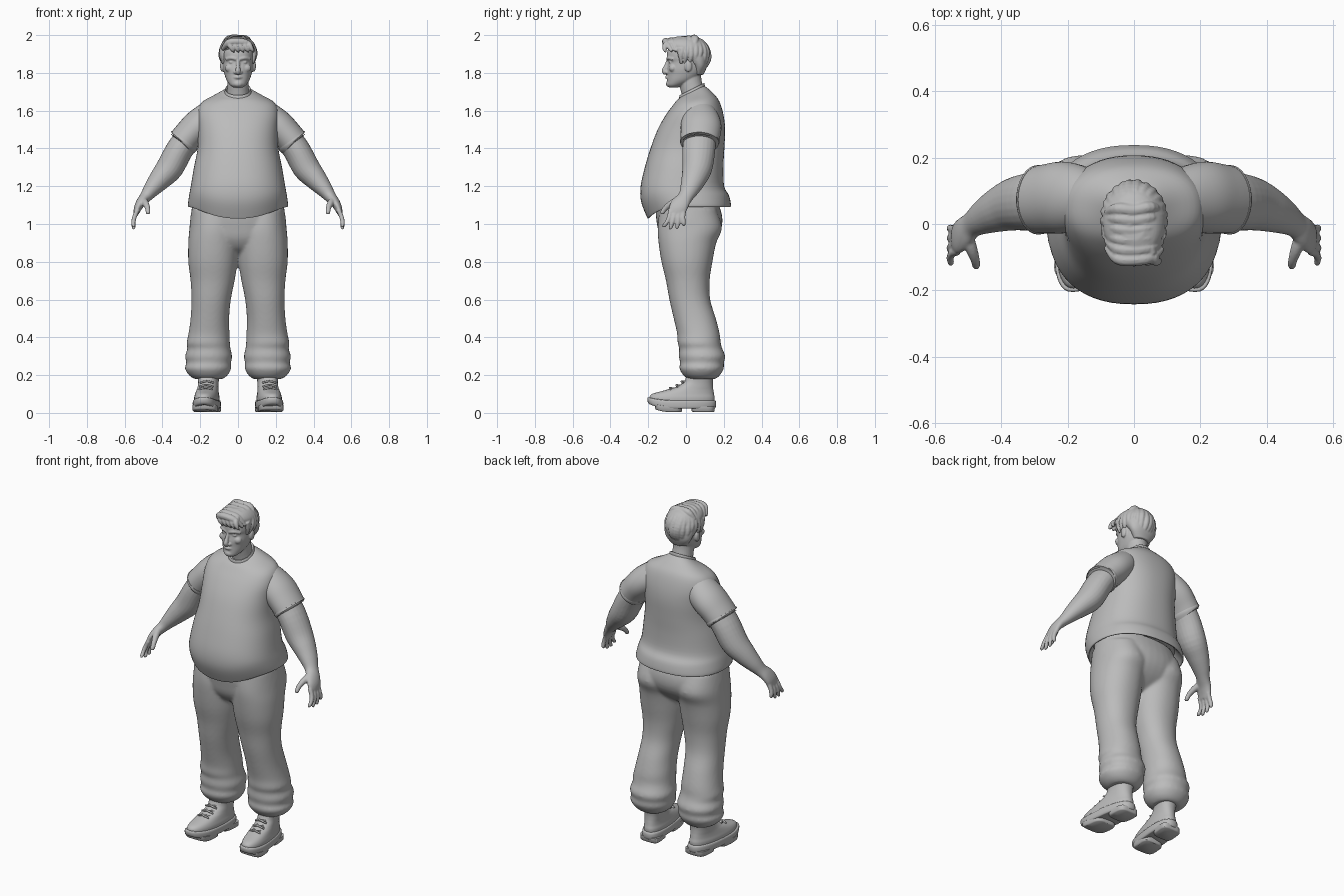
import bpy, bmesh, math, random
from mathutils import Vector, Matrix
random.seed(4)

grey = bpy.data.materials.new("plain grey")
grey.diffuse_color = (0.5, 0.5, 0.5, 1)


def spline(rows, k):
    """Smooth interpolation through rows of numbers, k steps per interval."""
    out = []
    for i in range(len(rows) - 1):
        p0, p1, p2 = rows[max(i - 1, 0)], rows[i], rows[i + 1]
        p3 = rows[min(i + 2, len(rows) - 1)]
        for j in range(k):
            t = j / k
            out.append([0.5 * (2 * b + (c - a) * t + (2 * a - 5 * b + 4 * c - d) * t * t
                               + (3 * b - a - 3 * c + d) * t ** 3)
                        for a, b, c, d in zip(p0, p1, p2, p3)])
    return out + [list(rows[-1])]


def skin(bm, rings):
    vs = [[bm.verts.new(p) for p in r] for r in rings]
    n = len(vs[0])
    for a, b in zip(vs, vs[1:]):
        for i in range(n):
            bm.faces.new((a[i], a[(i + 1) % n], b[(i + 1) % n], b[i]))
    bm.faces.new(vs[0][::-1])
    bm.faces.new(vs[-1])


def stack(bm, rows, k=4, n=40, e=2.2, shape=None):
    """Horizontal sections: z, x0, x1, y front, y back, tilt, front dip."""
    rows = [tuple(r) + (0,) * (7 - len(r)) for r in rows]
    rings = []
    for z, x0, x1, yf, yb, tilt, dip in spline(rows, k):
        ring = []
        for i in range(n):
            a = math.tau * i / n
            c, s = math.cos(a), math.sin(a)
            x = (x0 + x1) / 2 + (x1 - x0) / 2 * math.copysign(abs(c) ** (2 / e), c)
            dy = (yb - yf) / 2 * math.copysign(abs(s) ** (2 / e), s)
            p = Vector((x, (yf + yb) / 2 + dy, z + tilt * dy - dip * max(0, -s) ** 3))
            ring.append(shape(p) if shape else p)
        rings.append(ring)
    skin(bm, rings)


def tube(bm, rows, k=4, n=16):
    """Sections along a path: x, y, z, radius, radius along y."""
    pts = spline([tuple(r) if len(r) == 5 else tuple(r) + (r[3],) for r in rows], k)
    cs = [Vector(p[:3]) for p in pts]
    rings = []
    for i, p in enumerate(pts):
        t = (cs[min(i + 1, len(cs) - 1)] - cs[max(i - 1, 0)]).normalized()
        ref = Vector((0, 1, 0)) if abs(t.y) < 0.9 else Vector((0, 0, 1))
        v = (ref - t * ref.dot(t)).normalized()
        u = t.cross(v)
        rings.append([cs[i] + u * p[3] * math.cos(math.tau * j / n)
                      + v * p[4] * math.sin(math.tau * j / n) for j in range(n)])
    skin(bm, rings)


def ball(bm, c, r):
    bmesh.ops.create_uvsphere(bm, u_segments=20, v_segments=12, radius=1,
                              matrix=Matrix.Translation(c) @ Matrix.Diagonal((*r, 1)))


def part(name, build, mirror=False, voxel=0, smooth=0):
    bm = bmesh.new()
    build(bm)
    bmesh.ops.recalc_face_normals(bm, faces=bm.faces[:])
    me = bpy.data.meshes.new(name)
    bm.to_mesh(me)
    bm.free()
    me.materials.append(grey)
    ob = bpy.data.objects.new(name, me)
    bpy.context.collection.objects.link(ob)
    if mirror:
        ob.modifiers.new("mirror", 'MIRROR').use_mirror_merge = False
    if voxel:
        m = ob.modifiers.new("fuse", 'REMESH')
        m.mode, m.voxel_size, m.use_smooth_shade = 'VOXEL', voxel, True
        m = ob.modifiers.new("soften", 'SMOOTH')
        m.factor, m.iterations = 0.5, smooth
    bpy.ops.object.select_all(action='DESELECT')
    ob.select_set(True)
    bpy.context.view_layer.objects.active = ob
    bpy.ops.object.shade_smooth_by_angle(angle=math.radians(50))
    return ob


def sym(rows):
    return [(r[0], -r[1], r[1]) + tuple(r[2:]) for r in rows]


# shirt body, from inside the hem up to the neckline
def shirt(bm):
    stack(bm, sym([
        (1.15, .23, -.18, .18, 0, .03), (1.105, .25, -.19, .215, 0, .06),
        (1.09, .258, -.2, .232, 0, .06), (1.10, .265, -.208, .238, 0, .06),
        (1.15, .259, -.238, .228, 0, .03), (1.2, .25, -.24, .202), (1.3, .233, -.218, .198),
        (1.4, .214, -.188, .203), (1.5, .213, -.15, .207), (1.58, .217, -.105, .198),
        (1.64, .195, -.07, .175, .1), (1.677, .13, -.045, .14, .2),
        (1.70, .07, -.035, .095, .5)]), n=56, e=2.3)


part("shirt_body", shirt)
part("shirt_collar", lambda bm: stack(bm, sym([
    (1.685, .072, -.037, .1, .5), (1.705, .07, -.036, .099, .5), (1.714, .066, -.033, .095, .5),
    (1.705, .06, -.028, .09, .5)]), k=3))


# sleeves with a turned-in lip
def sleeve(bm):
    tube(bm, [(.13, .075, 1.585, .08, .085), (.165, .077, 1.555, .085, .1),
              (.215, .08, 1.515, .086, .108), (.26, .076, 1.47, .082, .105),
              (.29, .073, 1.435, .081, .102)], n=32)
    tube(bm, [(.283, .073, 1.444, .083, .104), (.288, .073, 1.437, .084, .105),
              (.293, .073, 1.431, .081, .102), (.291, .073, 1.434, .072, .09)], k=2, n=32)


part("shirt_sleeves", sleeve, mirror=True)


# bare arms with hands
def arm(bm):
    tube(bm, [(.24, .075, 1.49, .07, .085), (.308, .068, 1.395, .072, .087),
              (.36, .06, 1.30, .072, .08), (.41, .042, 1.24, .06, .067),
              (.455, .02, 1.187, .045, .052), (.488, -.002, 1.145, .032, .04),
              (.513, -.025, 1.115, .026, .046), (.53, -.042, 1.085, .021, .048),
              (.54, -.05, 1.055, .014, .042)], n=24)
    for i in range(4):
        y0, y1 = -.085 + .024 * i, -.117 + .035 * i
        tip = (.984, .973, .975, .99)[i]
        tube(bm, [(.532, y0 + .003, 1.075, .013), (.547, y0 - .003, 1.04, .0125),
                  (.554, (y0 + y1) / 2, 1.01, .0115), (.552, y1, tip + .006, .010),
                  (.55, y1, tip, .005)], n=12)
    tube(bm, [(.505, -.03, 1.13, .02), (.49, -.075, 1.11, .018), (.479, -.108, 1.085, .014),
              (.476, -.126, 1.06, .012), (.475, -.13, 1.052, .006)], n=12)


part("arms", arm, mirror=True, voxel=.005, smooth=3)


# trousers: hips and baggy legs fused together
def trousers(bm):
    stack(bm, sym([(1.14, .235, -.16, .16), (1.05, .25, -.16, .19), (.98, .255, -.15, .188),
                   (.92, .235, -.135, .155), (.87, .15, -.1, .1), (.84, .06, -.05, .05)]))
    for s in (1, -1):
        rows = [(1.08, .01, .245, -.14, .16), (.98, -.005, .257, -.15, .19),
                (.9, -.005, .263, -.145, .16), (.8, .002, .263, -.13, .14),
                (.7, .018, .251, -.106, .125), (.6, .038, .246, -.088, .128),
                (.5, .047, .251, -.065, .158), (.42, .045, .262, -.047, .178),
                (.37, .043, .272, -.044, .184), (.34, .04, .268, -.036, .192),
                (.3, .031, .28, -.038, .208), (.265, .037, .273, -.031, .2),
                (.235, .036, .281, -.035, .2), (.2, .055, .26, -.015, .18),
                (.18, .08, .232, .01, .158)]
        stack(bm, [(r[0], s * r[1], s * r[2], r[3], r[4]) for r in rows], e=2.15)


part("trousers", trousers, voxel=.009, smooth=5)


# shoes, toes turned slightly outward and lifted
def foot(p):
    t = max(0, (-p.y - .08) / .12)
    return Vector((p.x + .163 - .1 * p.y, p.y, p.z + .032 * t * t * max(0, 1 - p.z / .14)))


def sole(bm):
    stack(bm, sym([(.022, .062, -.192, .148), (.026, .068, -.2, .156), (.045, .07, -.205, .16),
                   (.062, .069, -.203, .158), (.066, .064, -.198, .153)]),
          k=2, e=2.5, shape=foot)
    for f, b, w in ((-.165, -.02, .066), (.03, .152, .062)):
        stack(bm, sym([(.004, w - .006, f + .006, b - .006), (.01, w, f, b),
                       (.035, w, f, b)]), k=1, e=4, shape=foot)


def upper(bm):
    stack(bm, sym([(.055, .063, -.195, .15), (.08, .064, -.19, .152), (.1, .06, -.168, .148),
                   (.12, .056, -.11, .145), (.135, .054, -.06, .143), (.16, .053, -.015, .142),
                   (.19, .056, .0, .145), (.22, .056, .005, .142)]), e=2.3, shape=foot)


def laces(bm):
    for y, z in ((-.085, .13), (-.05, .145), (-.022, .165)):
        for s in (1, -1):
            rows = [(-.036, y + s * .016 + .02, z - .006), (0, y, z + .003),
                    (.036, y - s * .016 + .02, z - .006)]
            tube(bm, [(*foot(Vector(r)), .005) for r in rows], n=8)


part("shoe_soles", sole, mirror=True)
part("shoe_uppers", upper, mirror=True)
part("shoe_laces", laces, mirror=True)


# head, face features, ears and neck fused together
def head(bm):
    stack(bm, sym([(1.722, .022, -.088, -.045), (1.735, .042, -.1, -.01), (1.76, .06, -.1, .045),
                   (1.79, .071, -.099, .08), (1.82, .078, -.1, .095), (1.857, .081, -.094, .102),
                   (1.88, .083, -.102, .105), (1.92, .081, -.097, .105), (1.96, .06, -.07, .085),
                   (1.98, .03, -.03, .05)]), e=2.15)
    tube(bm, [(0, .05, 1.63, .064, .062), (0, .035, 1.70, .058, .06),
              (0, .022, 1.76, .056, .06), (0, .02, 1.82, .056, .06)], n=28)
    tube(bm, [(0, -.092, 1.872, .009), (0, -.104, 1.84, .010), (0, -.115, 1.812, .014),
              (0, -.104, 1.797, .013)], n=12)
    tube(bm, [(-.027, -.086, 1.775, .006), (0, -.102, 1.777, .009), (.027, -.086, 1.775, .006)], n=10)
    ball(bm, (0, -.088, 1.742), (.026, .018, .018))
    for s in (1, -1):
        tube(bm, [(s * .062, -.066, 1.872, .009), (s * .035, -.091, 1.879, .009),
                  (s * .008, -.096, 1.873, .009)], n=10)
        ball(bm, (s * .033, -.081, 1.856), (.015, .011, .008))
        ball(bm, (s * .014, -.1, 1.803), (.01, .012, .009))
        ball(bm, (s * .044, -.07, 1.825), (.026, .02, .022))
        ball(bm, (s * .084, .012, 1.836), (.011, .02, .031))


part("head_and_neck", head, voxel=.004, smooth=3)


# hair: a cap, combed locks over crown and nape, and a swept fringe
def hair(bm):
    stack(bm, sym([(1.79, .05, .035, .092), (1.83, .078, .035, .11), (1.87, .09, .0, .117),
                   (1.91, .094, -.07, .117), (1.945, .092, -.105, .112), (1.975, .07, -.095, .09),
                   (1.992, .035, -.05, .055)]), e=2.1)
    for i in range(17):
        a = math.radians(-25 + 230 * i / 16)
        low = -68 if 40 < math.degrees(a) < 140 else -28
        rows = []
        for j in range(5):
            el = math.radians(78 + (low - 78) * j / 4 + random.uniform(-4, 4))
            az = a + .25 * (1 - j / 4) + random.uniform(-.04, .04)
            rows.append((.089 * math.cos(el) * math.cos(az), .012 + .107 * math.cos(el) * math.sin(az),
                         1.89 + .096 * math.sin(el), (.012, .016, .017, .014, .004)[j]))
        tube(bm, rows, n=10)
    for i in range(6):
        y = -.1 + .03 * i
        tube(bm, [(-.082, y * .7, 1.925 + .004 * i, .01), (-.05, y - .004, 1.96 + .004 * i, .018),
                  (.0, y - .008, 1.966 + .0035 * i, .019), (.05, y, 1.955 + .004 * i, .018),
                  (.085, y * .75, 1.915, .008)], n=10)
    for i in range(5):
        x = -.045 + .026 * i
        tube(bm, [(x - .01, -.07, 1.965, .014), (x, -.106, 1.95, .016),
                  (x + .014, -.113, 1.925, .011), (x + .024, -.106, 1.908, .003)], n=10)
    for s in (1, -1):
        tube(bm, [(s * .084, -.035, 1.93, .014), (s * .085, -.03, 1.89, .012),
                  (s * .081, -.022, 1.85, .005)], n=10)


part("hair", hair, voxel=.004, smooth=1)
